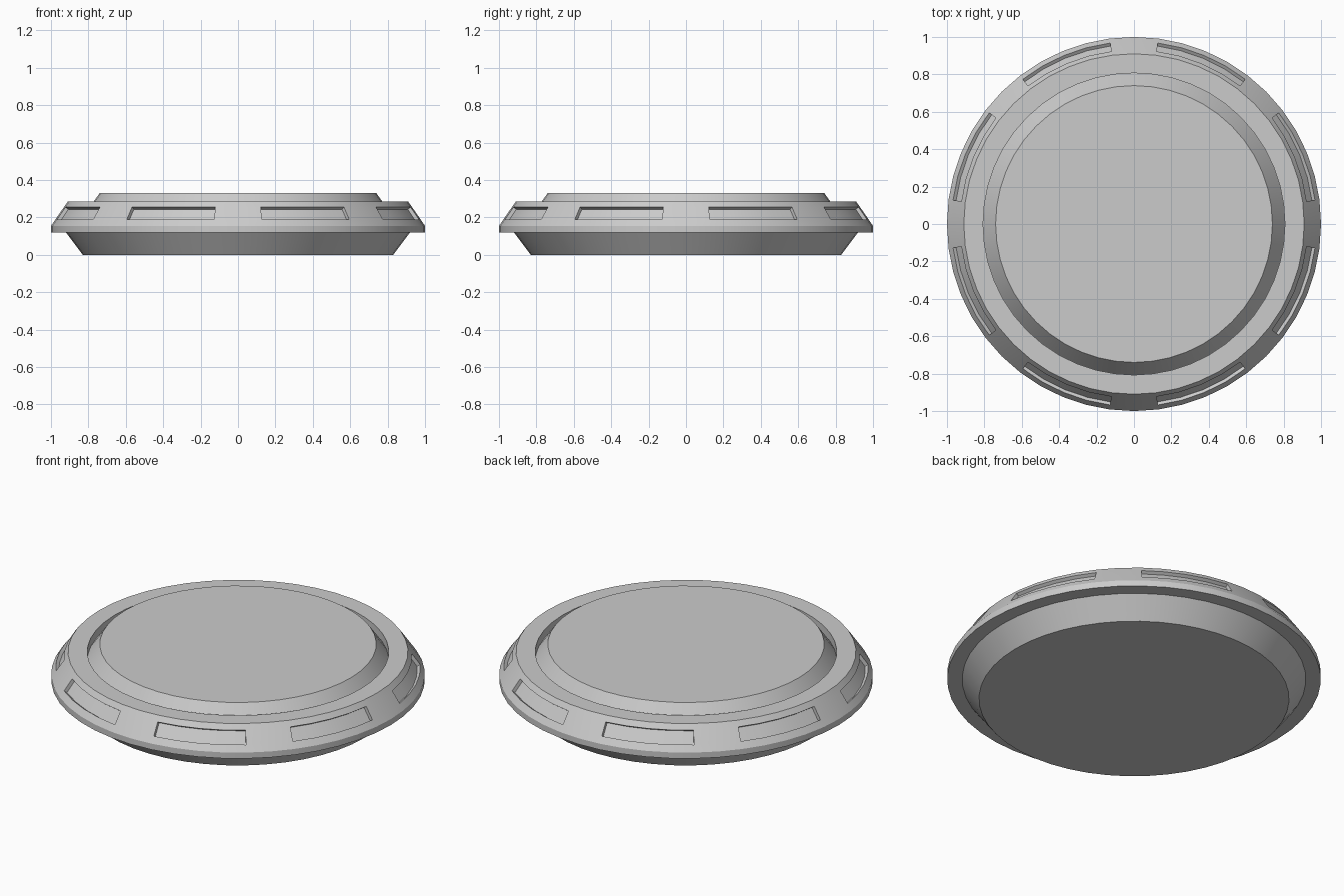
import bpy, bmesh
from math import cos, sin, pi, radians
from mathutils import Vector

if "Cube" in bpy.data.objects:
    bpy.data.objects.remove(bpy.data.objects["Cube"])

SEGMENTS = 48
SLOPE_BAND = 5   # profile step that carries the recessed windows
DEPTH = 0.02

# Half cross-section of the disc: radius, height, from base to top
profile = [
    (0.83, 0.0), (0.92, 0.12), (1.0, 0.12), (1.0, 0.155),
    (0.976, 0.19), (0.931, 0.255), (0.91, 0.285),
    (0.807, 0.285), (0.807, 0.235), (0.74, 0.33),
]

bm = bmesh.new()
rings = []
for r, z in profile:
    rings.append([bm.verts.new((r * cos(2 * pi * i / SEGMENTS),
                                r * sin(2 * pi * i / SEGMENTS), z))
                  for i in range(SEGMENTS)])

# Walls, keeping aside the faces of the eight windows (4 of every 6 segments)
windows = [[] for _ in range(8)]
for k in range(1, len(rings)):
    a, b = rings[k - 1], rings[k]
    for i in range(SEGMENTS):
        j = (i + 1) % SEGMENTS
        face = bm.faces.new((a[i], a[j], b[j], b[i]))
        if k == SLOPE_BAND and 1 <= i % 6 <= 4:
            windows[i // 6].append(face)

# Flat base and top
bm.faces.new(rings[0][::-1])
bm.faces.new(rings[-1])

# Sink each window into the sloped rim, along the slope's normal
for faces in windows:
    result = bmesh.ops.extrude_face_region(bm, geom=faces)
    for v in [g for g in result["geom"] if isinstance(g, bmesh.types.BMVert)]:
        out = Vector((v.co.x, v.co.y, 0)).normalized()
        v.co -= (out * 0.82 + Vector((0, 0, 0.57))) * DEPTH
    old = [f for f in faces if f.is_valid]
    if old:
        bmesh.ops.delete(bm, geom=old, context='FACES')

bmesh.ops.recalc_face_normals(bm, faces=bm.faces)
mesh = bpy.data.meshes.new("round_base")
bm.to_mesh(mesh)
bm.free()

disc = bpy.data.objects.new("round_base", mesh)
bpy.context.collection.objects.link(disc)
bpy.context.view_layer.objects.active = disc
disc.select_set(True)
bpy.ops.object.shade_smooth_by_angle(angle=radians(20))
